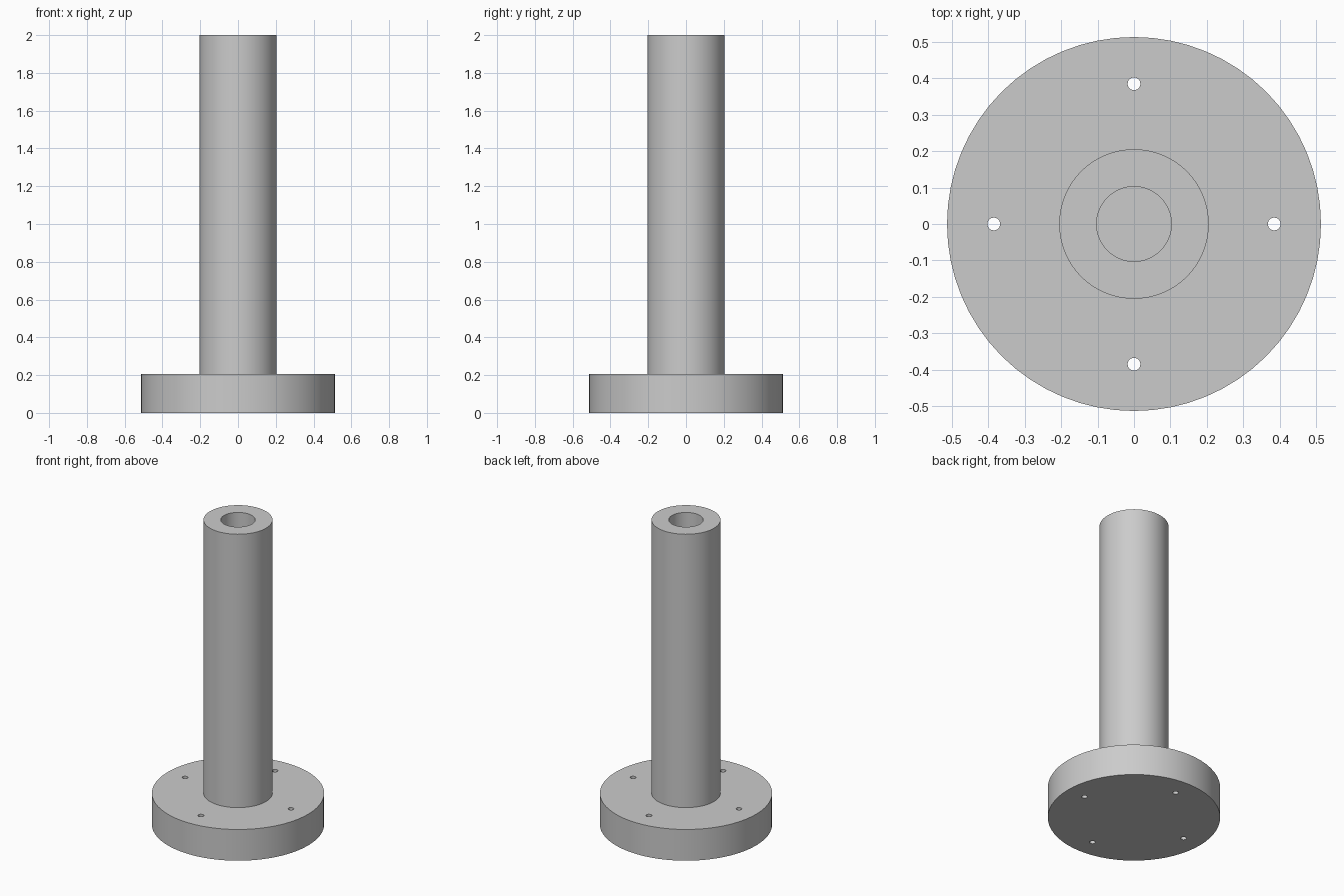
import bpy, bmesh, math
from mathutils import Matrix, Vector

cube = bpy.data.objects.get("Cube")
if cube:
    bpy.data.objects.remove(cube, do_unlink=True)

U = 2 / 9.75            # one design unit
FLANGE_R, TUBE_R, BORE_R = 2.5 * U, U, 0.5 * U
FLANGE_H, TOP = U, 2.0
BOLT_CIRCLE, BOLT_R = 1.875 * U, 0.0175
SEGMENTS = 64

grey = bpy.data.materials.new("plain grey")
grey.use_nodes = True
colour = (0.6, 0.6, 0.6, 1)
grey.diffuse_color = colour
grey.node_tree.nodes["Principled BSDF"].inputs["Base Color"].default_value = colour


def make_object(name, bm):
    mesh = bpy.data.meshes.new(name)
    bmesh.ops.recalc_face_normals(bm, faces=bm.faces[:])
    bm.to_mesh(mesh)
    bm.free()
    mesh.materials.append(grey)
    obj = bpy.data.objects.new(name, mesh)
    bpy.context.collection.objects.link(obj)
    return obj


# Round flange and hollow tube, turned as one body
bm = bmesh.new()
rings = [(FLANGE_R, 0), (FLANGE_R, FLANGE_H), (TUBE_R, FLANGE_H),
         (TUBE_R, TOP), (BORE_R, TOP), (BORE_R, FLANGE_H)]
loops = [[bm.verts.new((r * math.cos(a), r * math.sin(a), z))
          for a in (math.tau * i / SEGMENTS for i in range(SEGMENTS))]
         for r, z in rings]
for low, high in zip(loops, loops[1:]):
    for i in range(SEGMENTS):
        j = (i + 1) % SEGMENTS
        bm.faces.new((low[i], low[j], high[j], high[i]))
bm.faces.new(loops[0])      # underside
bm.faces.new(loops[-1])     # bore floor
post = make_object("flanged_tube", bm)

# Four through bolt holes in the flange
bm = bmesh.new()
for k in range(4):
    spot = Matrix.Rotation(k * math.pi / 2, 4, "Z") @ Vector((BOLT_CIRCLE, 0, FLANGE_H / 2))
    bmesh.ops.create_cone(bm, cap_ends=True, segments=24, radius1=BOLT_R, radius2=BOLT_R,
                          depth=FLANGE_H * 1.5, matrix=Matrix.Translation(spot))
cutter = make_object("bolt_hole_cutter", bm)

bpy.ops.object.select_all(action="DESELECT")
post.select_set(True)
bpy.context.view_layer.objects.active = post
cut = post.modifiers.new("bolt_holes", "BOOLEAN")
cut.object = cutter
cut.operation = "DIFFERENCE"
cut.solver = "EXACT"
bpy.ops.object.modifier_apply(modifier=cut.name)
bpy.data.objects.remove(cutter, do_unlink=True)

bpy.ops.object.shade_smooth_by_angle(angle=math.radians(30))
